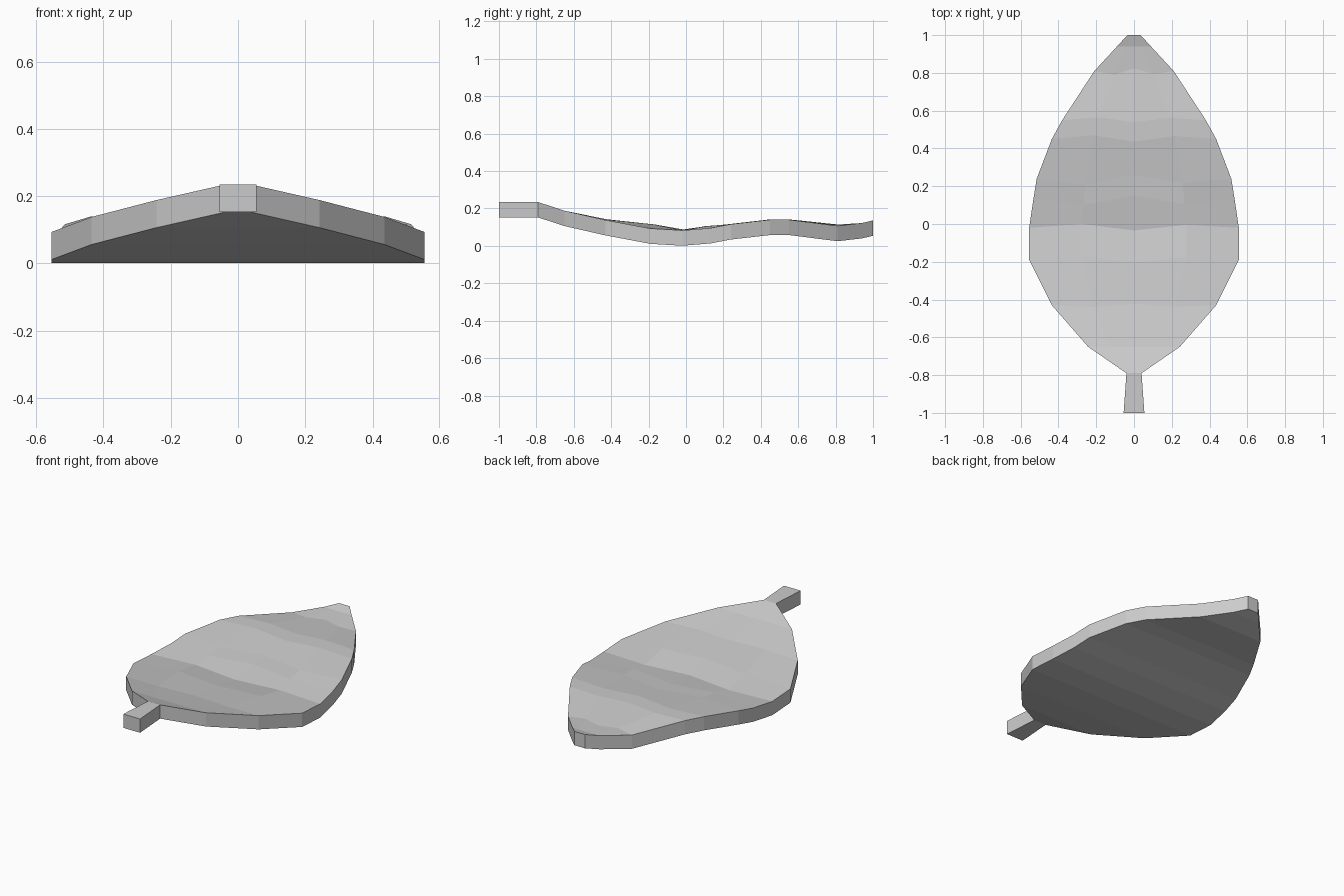
import bpy, bmesh

if "Cube" in bpy.data.objects:
    bpy.data.objects.remove(bpy.data.objects["Cube"])

THICK = 0.082
# stations along the leaf: y, half width, underside height, ripple height, ripple sway
ROWS = [
    (-1.00, 0.055, 0.152, 0, 0), (-0.79, 0.04, 0.152, 0, 0),
    (-0.65, 0.243, 0.106, 0, 0), (-0.43, 0.435, 0.056, 0.004, 0.01),
    (-0.19, 0.555, 0.011, 0.022, -0.02), (-0.02, 0.555, 0.001, 0.002, -0.02),
    (0.13, 0.533, 0.013, 0.010, 0.03), (0.24, 0.515, 0.034, -0.002, 0.03),
    (0.45, 0.435, 0.058, 0.0, -0.02), (0.55, 0.38, 0.058, 0.0, -0.015),
    (0.81, 0.21, 0.025, 0.006, 0.02), (0.94, 0.09, 0.040, -0.002, 0), (1.00, 0.035, 0.054, 0, 0),
]
COLS = [-1, -0.5, 0, 0.5, 1]
SWAY = [0, -1, 0.7, -0.8, 0]

bm = bmesh.new()
top, bottom = [], []
for y, w, z, ripple, sway in ROWS:
    bottom.append([bm.verts.new((w * c, y, z)) for c in COLS])
    top.append([bm.verts.new((w * c, y + sway * s,
                              z + THICK + (ripple if abs(c) < 1 else 0)))
                for c, s in zip(COLS, SWAY)])

# rippled upper skin, underside and rim
last = len(COLS) - 1
for i in range(len(ROWS) - 1):
    for j in range(last):
        bm.faces.new((top[i][j], top[i][j + 1], top[i + 1][j + 1], top[i + 1][j]))
        bm.faces.new((bottom[i][j], bottom[i + 1][j], bottom[i + 1][j + 1], bottom[i][j + 1]))
    for j in (0, last):
        bm.faces.new((bottom[i][j], bottom[i + 1][j], top[i + 1][j], top[i][j]))
# stem end and leaf tip
for i in (0, len(ROWS) - 1):
    for j in range(last):
        bm.faces.new((bottom[i][j], bottom[i][j + 1], top[i][j + 1], top[i][j]))
bmesh.ops.recalc_face_normals(bm, faces=bm.faces)

mesh = bpy.data.meshes.new("leaf")
bm.to_mesh(mesh)
bm.free()
leaf = bpy.data.objects.new("leaf", mesh)
bpy.context.collection.objects.link(leaf)
